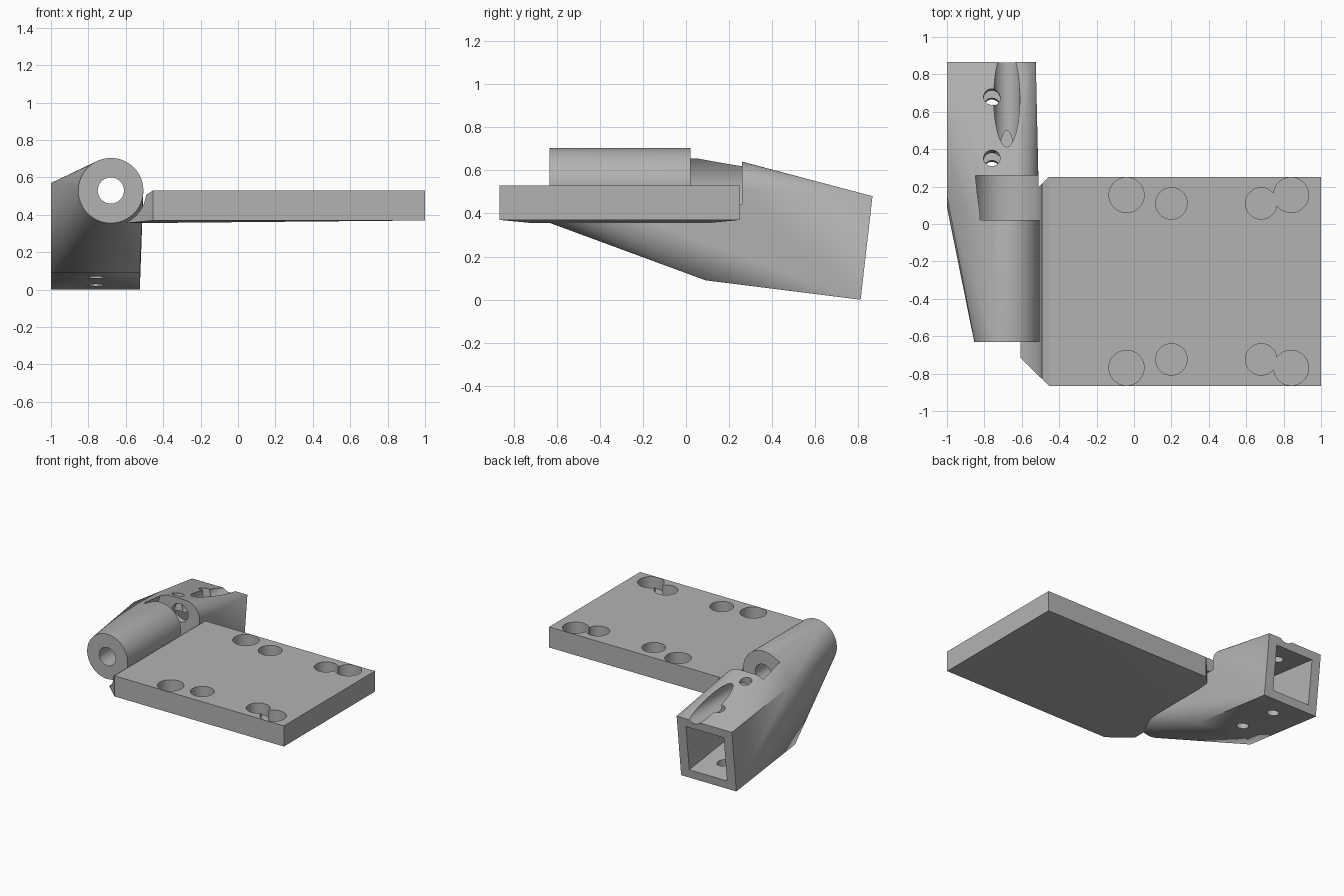
import bpy, bmesh, math
from mathutils import Vector

cube = bpy.data.objects.get("Cube")
if cube:
    bpy.data.objects.remove(cube, do_unlink=True)

grey = bpy.data.materials.new("matte_grey")
grey.use_nodes = True
grey.diffuse_color = (0.45, 0.45, 0.45, 1)
grey.node_tree.nodes["Principled BSDF"].inputs["Base Color"].default_value = (0.45, 0.45, 0.45, 1)


def hull(name, points):
    """Convex solid around a set of points."""
    bm = bmesh.new()
    for p in points:
        bm.verts.new(p)
    res = bmesh.ops.convex_hull(bm, input=bm.verts)
    junk = {g for g in res["geom_interior"] + res["geom_unused"] if isinstance(g, bmesh.types.BMVert)}
    bmesh.ops.delete(bm, geom=list(junk), context='VERTS')
    bmesh.ops.dissolve_limit(bm, angle_limit=math.radians(0.2), verts=bm.verts, edges=bm.edges)
    bmesh.ops.recalc_face_normals(bm, faces=bm.faces)
    mesh = bpy.data.meshes.new(name)
    bm.to_mesh(mesh)
    bm.free()
    mesh.materials.append(grey)
    obj = bpy.data.objects.new(name, mesh)
    bpy.context.collection.objects.link(obj)
    return obj


def ring(centre, axis, radius, segments=64):
    turn = Vector(axis).to_track_quat('Z', 'Y')
    steps = [2 * math.pi * i / segments for i in range(segments)]
    return [Vector(centre) + turn @ Vector((radius * math.cos(a), radius * math.sin(a), 0)) for a in steps]


def rod(name, start, end, radius, segments=64):
    axis = Vector(end) - Vector(start)
    return hull(name, ring(start, axis, radius, segments) + ring(end, axis, radius, segments))


def prism(x0, x1, profile):
    return [(x, y, z) for x in (x0, x1) for y, z in profile]


def cut(target, cutters):
    bpy.context.view_layer.objects.active = target
    for c in cutters:
        c.hide_render = True
        mod = target.modifiers.new("cut", 'BOOLEAN')
        mod.operation = 'DIFFERENCE'
        mod.solver = 'EXACT'
        mod.object = c
        bpy.ops.object.modifier_apply(modifier=mod.name)
        bpy.data.objects.remove(c, do_unlink=True)


def finish(obj):
    bpy.ops.object.select_all(action='DESELECT')
    obj.select_set(True)
    bpy.context.view_layer.objects.active = obj
    bpy.ops.object.shade_smooth_by_angle(angle=math.radians(25))


AX, AZ = -0.68, 0.53      # hinge axis
MID = -0.307              # plate centre line in y


def hinge_rod(name, y0, y1, radius):
    return rod(name, (AX, y0, AZ), (AX, y1, AZ), radius)


# Hinge arm: round barrel blended into a tilted square socket
barrel = [p for y in (-0.632, 0.02) for p in ring((AX, y, AZ), (0, 1, 0), 0.174)]
block = prism(-1, -0.525, [(0.09, 0.09), (0.81, 0), (0.865, 0.48), (0.15, 0.57)])
arm = hull("hinge_arm", barrel + block)

# Knuckle gap, pin bore, socket and two screw holes
cutters = [
    hinge_rod("knuckle_gap", 0.021, 0.26, 0.19),
    hull("socket", prism(-0.925, -0.6, [(0.27, 0.134), (0.868, 0.058), (0.907, 0.409), (0.31, 0.484)])),
    hinge_rod("pin_bore", -0.8, 1.0, 0.07),
]
tilt = Vector((0, 0.114, 0.993))
for y, z in ((0.35, 0.6), (0.68, 0.53)):
    top = Vector((-0.76, y, z))
    cutters.append(rod("screw_hole", top + tilt * 0.2, top - tilt * 0.8, 0.044, 32))
cut(arm, cutters)
finish(arm)

# Mounting plate with a tapered tongue that hugs the barrel
slab = prism(-0.455, 1, [(y, z) for y in (-0.865, 0.251) for z in (0.37, 0.53)])
tongue = [(-0.61, MID + s * 0.405, z) for s in (-1, 1) for z in (0.355, 0.43)]
plate = hull("mounting_plate", slab + tongue)

# Barrel clearance and mirrored round pockets
cutters = [hinge_rod("barrel_clearance", -1, 0.5, 0.19)]
for x, offset, radius in ((-0.04, 0.462, 0.094), (0.2, 0.417, 0.084), (0.68, 0.417, 0.084), (0.84, 0.462, 0.094)):
    for side in (-1, 1):
        y = MID + side * offset
        cutters.append(rod("pocket", (x, y, 0.44), (x, y, 0.6), radius, 48))
cut(plate, cutters)
finish(plate)
